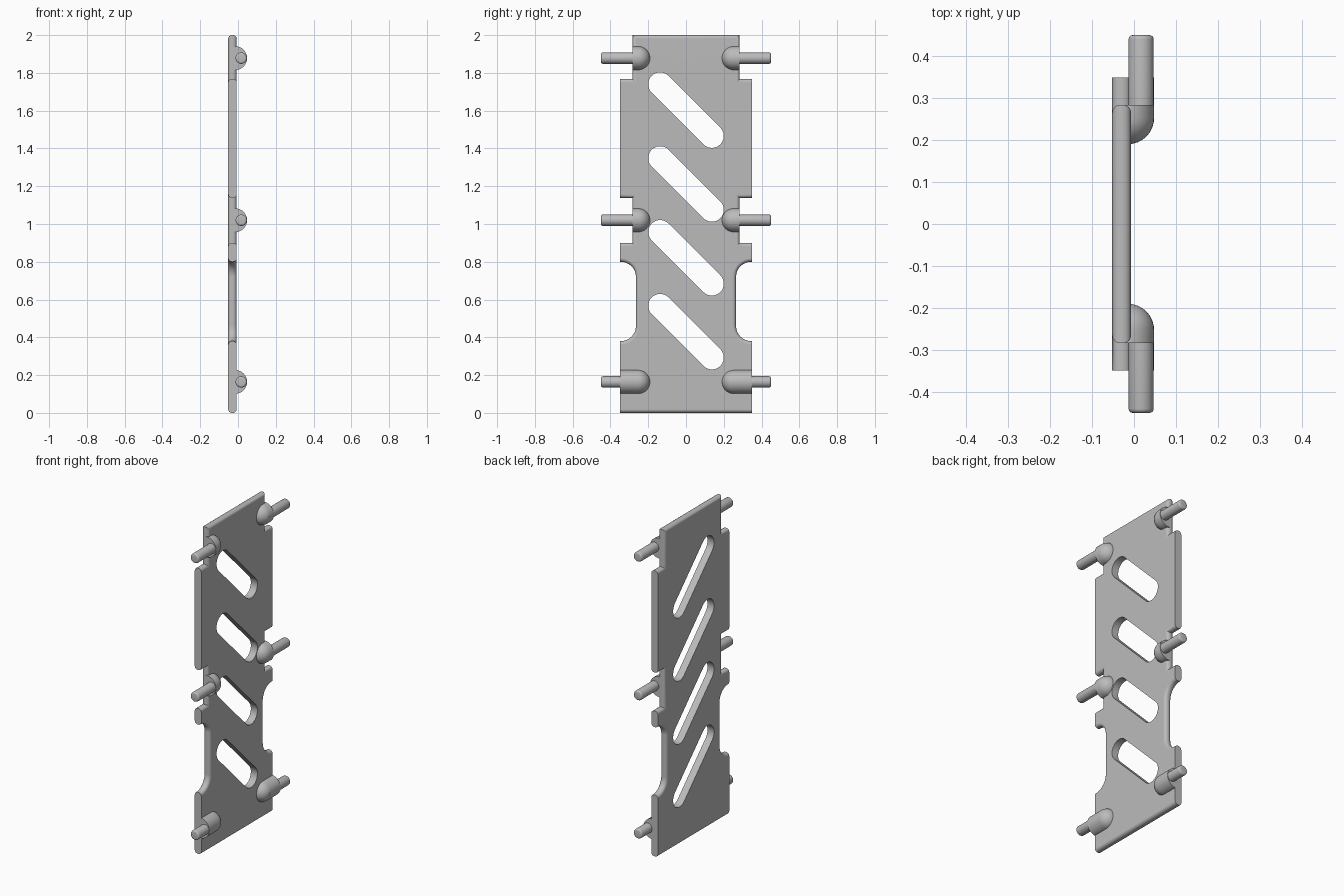
import bpy, bmesh
from math import sin, cos, pi, radians

if "Cube" in bpy.data.objects:
    bpy.data.objects.remove(bpy.data.objects["Cube"], do_unlink=True)

grey = bpy.data.materials.new("plain grey")
grey.use_nodes = True
colour = (0.5, 0.5, 0.5, 1)
grey.diffuse_color = colour
grey.node_tree.nodes["Principled BSDF"].inputs["Base Color"].default_value = colour

BACK, FACE = -0.052, -0.007   # plate thickness along x
WIDE, NARROW = 0.349, 0.284   # half widths at the wings and the notches


def finish(name, bm):
    bmesh.ops.recalc_face_normals(bm, faces=bm.faces)
    mesh = bpy.data.meshes.new(name)
    bm.to_mesh(mesh)
    bm.free()
    mesh.materials.append(grey)
    obj = bpy.data.objects.new(name, mesh)
    bpy.context.collection.objects.link(obj)
    return obj


def smooth(obj):
    bpy.ops.object.select_all(action="DESELECT")
    obj.select_set(True)
    bpy.context.view_layer.objects.active = obj
    bpy.ops.object.shade_smooth_by_angle(angle=radians(35))


def slab(outline, x0, x1):
    """Extrude a (y, z) outline along x."""
    bm = bmesh.new()
    face = bm.faces.new([bm.verts.new((x0, y, z)) for y, z in outline])
    new = bmesh.ops.extrude_face_region(bm, geom=[face])["geom"]
    verts = [g for g in new if isinstance(g, bmesh.types.BMVert)]
    bmesh.ops.translate(bm, verts=verts, vec=(x1 - x0, 0, 0))
    return bm


def arc(cy, cz, r, start, end, steps):
    angles = [radians(start + (end - start) * i / steps) for i in range(steps + 1)]
    return [(cy + r * cos(a), cz + r * sin(a)) for a in angles]


def revolve(profile, x, z, side):
    """Turn a (radius, y) profile around an axis along y."""
    bm = bmesh.new()
    verts = [bm.verts.new((x + r, side * y, z)) for r, y in profile]
    edges = [bm.edges.new(pair) for pair in zip(verts, verts[1:])]
    bmesh.ops.spin(bm, geom=verts + edges, cent=(x, 0, z), axis=(0, 1, 0),
                   angle=2 * pi, steps=32, use_duplicate=False)
    bmesh.ops.remove_doubles(bm, verts=bm.verts, dist=0.0001)
    return bm


# Plate: one side of the outline, then its mirror
half = [(WIDE, 0), (WIDE, 0.38)]
half += arc(0.345, 0.46, 0.08, 270, 180, 8)
half += arc(0.345, 0.72, 0.08, 180, 90, 8)
half += [(WIDE, 0.80), (WIDE, 0.90), (NARROW, 0.90), (NARROW, 1.138),
         (WIDE, 1.138), (WIDE, 1.768), (NARROW, 1.768), (NARROW, 2)]
bm = slab(half + [(-y, z) for y, z in reversed(half)], BACK, FACE)


# Round every rim edge except the flat outer wing sides
def rounded(edge):
    a, b = (v.co for v in edge.verts)
    on_wing = min(abs(a.y), abs(b.y)) > WIDE - 0.001 and a.y * b.y > 0
    return abs(a.x - b.x) < 0.001 and not on_wing


bmesh.ops.bevel(bm, geom=[e for e in bm.edges if rounded(e)], offset=0.019,
                offset_type="OFFSET", segments=4, profile=0.5,
                affect="EDGES", clamp_overlap=True)
plate = finish("plate", bm)

# Diagonal slots cut through the plate
for i in range(4):
    mid = 0.43 + 0.391 * i
    outline = (arc(-0.137, mid + 0.137, 0.063, 45, 225, 14)
               + arc(0.137, mid - 0.137, 0.063, 225, 405, 14))
    cutter = finish("slot_cutter", slab(outline, -0.2, 0.2))
    cutter.hide_render = True
    cut = plate.modifiers.new("slot", "BOOLEAN")
    cut.operation = "DIFFERENCE"
    cut.solver = "EXACT"
    cut.object = cutter
    bpy.context.view_layer.objects.active = plate
    bpy.ops.object.modifier_apply(modifier=cut.name)
    bpy.data.objects.remove(cutter, do_unlink=True)
smooth(plate)
plate.modifiers.new("even shading", "WEIGHTED_NORMAL").keep_sharp = True

# Hinge pegs and their round-nosed bosses
for level, z, outer in (("lower", 0.164, WIDE), ("middle", 1.02, NARROW),
                        ("upper", 1.878, NARROW)):
    for side, label in ((1, "back"), (-1, "front")):
        nose = [(0.063 * sin(a), 0.253 - 0.063 * cos(a))
                for a in (pi / 2 * i / 8 for i in range(9))]
        bm = revolve(nose + [(0.063, outer), (0, outer)], -0.015, z, side)
        # Keep only the part standing out of the plate
        cut = bmesh.ops.bisect_plane(bm, geom=bm.verts[:] + bm.edges[:] + bm.faces[:],
                                     plane_co=(-0.03, 0, 0), plane_no=(-1, 0, 0),
                                     clear_outer=True)
        bmesh.ops.holes_fill(bm, edges=[e for e in bm.edges if e.is_boundary])
        smooth(finish(f"{level}_{label}_boss", bm))

        tip = [(0.03 - 0.01 + x, y) for x, y in arc(0, 0.44, 0.01, 0, 90, 4)]
        pin = [(0, 0.24), (0.03, 0.24)] + tip + [(0, 0.45)]
        smooth(finish(f"{level}_{label}_peg", revolve(pin, 0.017, z, side)))
